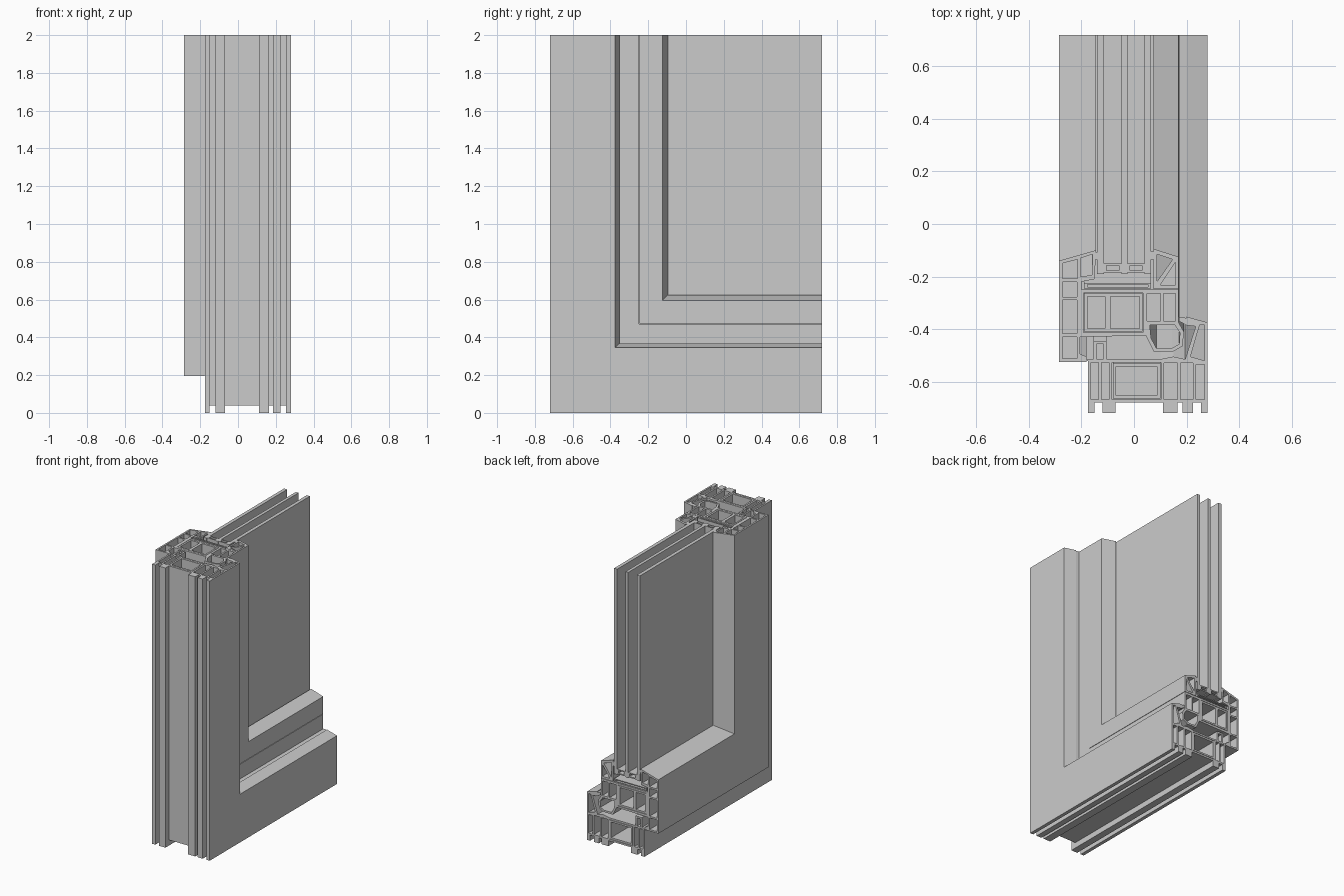
import bpy
from mathutils import Vector
from mathutils.geometry import tessellate_polygon

if "Cube" in bpy.data.objects:
    bpy.data.objects.remove(bpy.data.objects["Cube"])

HALF, TOP = 0.72, 2.0


def rect(x0, d0, x1, d1):
    return [(x0, d0), (x1, d0), (x1, d1), (x0, d1)]


def make_object(name, verts, faces):
    import bmesh
    mesh = bpy.data.meshes.new(name)
    mesh.from_pydata(verts, [], faces)
    bm = bmesh.new()
    bm.from_mesh(mesh)
    bmesh.ops.recalc_face_normals(bm, faces=bm.faces)
    bm.to_mesh(mesh)
    bm.free()
    obj = bpy.data.objects.new(name, mesh)
    bpy.context.collection.objects.link(obj)
    return obj


def corner_profile(name, outline, chambers=()):
    """Sweep a hollow (x, distance from outer edge) section round the mitred corner."""
    loops = [outline, *chambers]
    pts = [p for loop in loops for p in loop]
    n = len(pts)
    verts = [(x, d - HALF, TOP) for x, d in pts]       # cut end of the upright
    verts += [(x, d - HALF, d) for x, d in pts]        # mitre
    verts += [(x, HALF, d) for x, d in pts]            # cut end of the rail
    faces, start = [], 0
    for loop in loops:
        m = len(loop)
        for i in range(m):
            a, b = start + i, start + (i + 1) % m
            for s in (0, n):
                faces.append((a + s, b + s, b + s + n, a + s + n))
        start += m
    tris = tessellate_polygon([[Vector((x, d, 0)) for x, d in loop] for loop in loops])
    for t in tris:
        faces.append(tuple(t))
        faces.append(tuple(i + 2 * n for i in t))
    return make_object(name, verts, faces)


# Fixed outer frame: five feet underneath, raised lip on the right
feet = [(-.175, -.15), (-.12, -.07), (.11, .165), (.185, .225), (.255, .28)]
frame = []
for i, (a, b) in enumerate(feet):
    if i > 0:
        frame.append((a, .04))
    frame += [(a, 0), (b, 0)]
    if i < len(feet) - 1:
        frame.append((b, .04))
frame += [(.28, .345), (.2, .367), (.195, .335), (.235, .33), (.195, .205),
          (.15, .215), (.1, .205), (-.105, .205), (-.105, .275),
          (-.155, .275), (-.155, .205), (-.175, .205)]
corner_profile("outer_frame", frame, [
    [(.215, .215), (.268, .2), (.268, .335), (.25, .335)],
    rect(.115, .052, .165, .19),
    rect(.177, .052, .225, .19),
    rect(.237, .052, .268, .185),
    rect(-.083, .052, .103, .193),
    rect(-.163, .052, -.135, .193),
    rect(-.123, .052, -.095, .193),
    rect(-.143, .205, -.117, .263),
])
corner_profile("frame_steel_tube", rect(-.08, .055, .1, .19),
               [rect(-.068, .067, .088, .178)])

# Opening sash: overlaps the frame on the left, nose behind the frame lip
sash = [(-.285, .195), (-.18, .195), (-.18, .215), (-.205, .225), (-.205, .29),
        (.045, .295), (.075, .235), (.15, .235), (.185, .255), (.19, .31),
        (.17, .345), (.17, .47), (-.2, .47), (-.2, .5), (-.15, .51),
        (-.145, .62), (-.285, .58)]
corner_profile("sash", sash, [
    rect(-.273, .207, -.217, .29),
    rect(-.273, .302, -.217, .43),
    rect(-.273, .442, -.217, .5),
    [(-.273, .512), (-.215, .512), (-.215, .585), (-.273, .57)],
    [(-.203, .52), (-.16, .525), (-.158, .605), (-.203, .59)],
    rect(-.193, .307, .035, .458),
    rect(.05, .35, .1, .455),
    rect(.112, .35, .158, .455),
    [(.065, .285), (.085, .248), (.145, .248), (.172, .262), (.175, .305),
     (.155, .335), (.06, .335)],
])
corner_profile("sash_steel_tube", rect(-.19, .31, .032, .455),
               [rect(-.178, .322, -.11, .443), rect(-.09, .322, .02, .443)])

# Glazing bead holding the glass on the right
corner_profile("glazing_bead", [(.075, .473), (.17, .473), (.17, .595), (.075, .625)], [
    [(.1, .487), (.158, .487), (.158, .575)],
    [(.087, .5), (.147, .585), (.087, .605)],
])

# Packer under the glass and rubber seals
corner_profile("glass_packer", rect(-.19, .475, .065, .495), [rect(-.178, .48, .053, .49)])
corner_profile("bead_seal", rect(.065, .585, .075, .615))
corner_profile("sash_seal", rect(-.146, .585, -.14, .612))
corner_profile("sash_lip_seal", rect(-.18, .198, -.175, .204))
corner_profile("frame_lip_seal", [(.195, .337), (.2, .362), (.172, .366), (.172, .35)])

# Three glass panes
panes = [(-.14, -.115), (-.047, -.025), (.04, .065)]
box_faces = [(0, 1, 3, 2), (4, 6, 7, 5), (0, 4, 5, 1), (2, 3, 7, 6), (0, 2, 6, 4), (1, 5, 7, 3)]
for i, (a, b) in enumerate(panes):
    verts = [(x, y, z) for x in (a, b) for y in (.53 - HALF, HALF) for z in (.53, TOP)]
    make_object(f"glass_pane_{i + 1}", verts, box_faces)

# Hollow spacers between the panes
for i in range(2):
    a, b = panes[i][1], panes[i + 1][0]
    corner_profile(f"glass_spacer_{i + 1}", rect(a, .535, b, .57),
                   [rect(a + .01, .543, b - .01, .562)])
